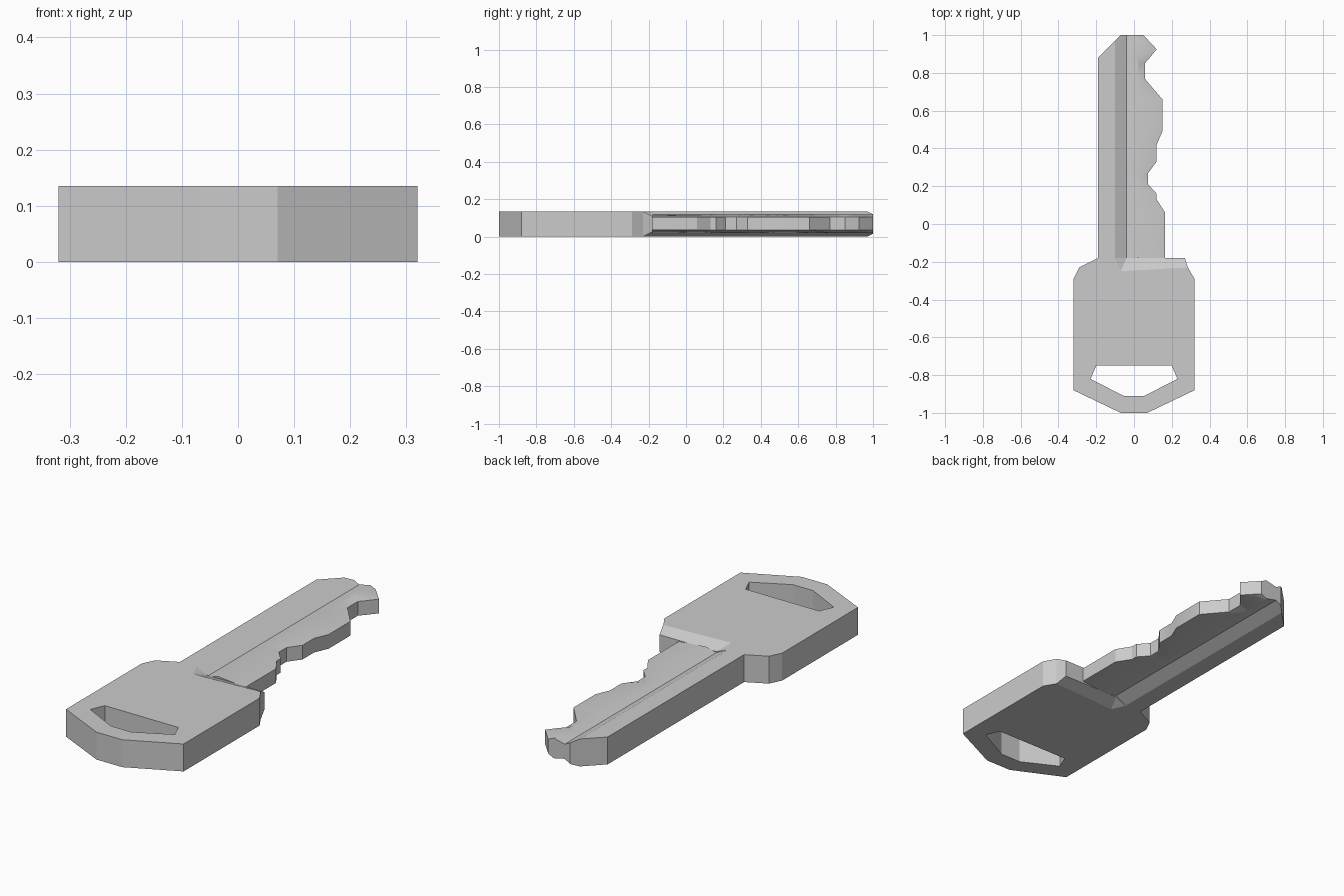
import bpy, bmesh, math

if "Cube" in bpy.data.objects:
    bpy.data.objects.remove(bpy.data.objects["Cube"])

T = 0.135  # key thickness


def make_object(name, bm):
    bmesh.ops.remove_doubles(bm, verts=bm.verts, dist=0.0005)
    bmesh.ops.recalc_face_normals(bm, faces=bm.faces)
    mesh = bpy.data.meshes.new(name)
    bm.to_mesh(mesh)
    bm.free()
    ob = bpy.data.objects.new(name, mesh)
    bpy.context.collection.objects.link(ob)
    return ob


# Head: flat plate with a slot and a milled ramp at the shoulder (x, y, depth cut)
D = 0.025
pts = [(-.19, -.18, 0), (-.29, -.23, 0), (-.32, -.29, 0), (-.32, -.88, 0),
       (-.07, -1, 0), (.07, -1, 0), (.32, -.88, 0), (.32, -.29, 0),
       (.285, -.23, 0), (.27, -.18, D), (-.04, -.18, D), (-.10, -.18, 0),
       (-.07, -.25, 0),
       (-.20, -.75, 0), (-.23, -.82, 0), (-.055, -.91, 0),
       (.055, -.91, 0), (.23, -.82, 0), (.20, -.75, 0)]
faces = [(2, 3, 14, 13), (3, 4, 15, 14), (4, 5, 16, 15), (5, 6, 17, 16),
         (6, 7, 18, 17), (2, 13, 18, 7, 8, 12, 11, 0, 1),
         (12, 8, 9, 10), (12, 10, 11)]
bm = bmesh.new()
top = [bm.verts.new((x, y, T - d)) for x, y, d in pts]
bot = [bm.verts.new((x, y, d)) for x, y, d in pts]
for f in faces:
    bm.faces.new([top[i] for i in f])
    bm.faces.new([bot[i] for i in reversed(f)])
for loop in (range(12), range(13, 19)):  # outer and slot walls
    loop = list(loop)
    for a, b in zip(loop, loop[1:] + loop[:1]):
        bm.faces.new((top[a], top[b], bot[b], bot[a]))
make_object("key_head", bm)

# Blade: grooved cross-section swept along y, right edge follows the cuts
cuts = [(-.18, .165), (.06, .165), (.13, .12), (.16, .12), (.21, .075),
        (.27, .075), (.33, .12), (.42, .12), (.49, .15), (.66, .15),
        (.77, .057), (.85, .057), (.88, .083), (.925, .12), (.97, .078), (1, .05)]


def section(y, edge):
    left = -.19 + max(0, y - .88)
    c = max(left, -.10)
    d = .03 * max(0, (c + .10) / .06)
    upper = [(left, T - d), (c, T - d), (-.04, .105), (.02, .119), (edge, .105)]
    lower = [(edge, .035), (.02, .02), (-.04, .033), (c, d), (left, d)]
    return upper + lower


bm = bmesh.new()
rings = [[bm.verts.new((x, y, z)) for x, z in section(y, e)] for y, e in cuts]
n = len(rings[0])
for r, s in zip(rings, rings[1:]):
    for i in range(n):
        j = (i + 1) % n
        bm.faces.new((r[i], r[j], s[j], s[i]))
for r in (rings[0], rings[-1]):  # end caps
    for i in range(n // 2 - 1):
        bm.faces.new((r[i], r[i + 1], r[n - 2 - i], r[n - 1 - i]))
blade = make_object("key_blade", bm)
bpy.context.view_layer.objects.active = blade
blade.select_set(True)
bpy.ops.object.shade_smooth_by_angle(angle=math.radians(25))
